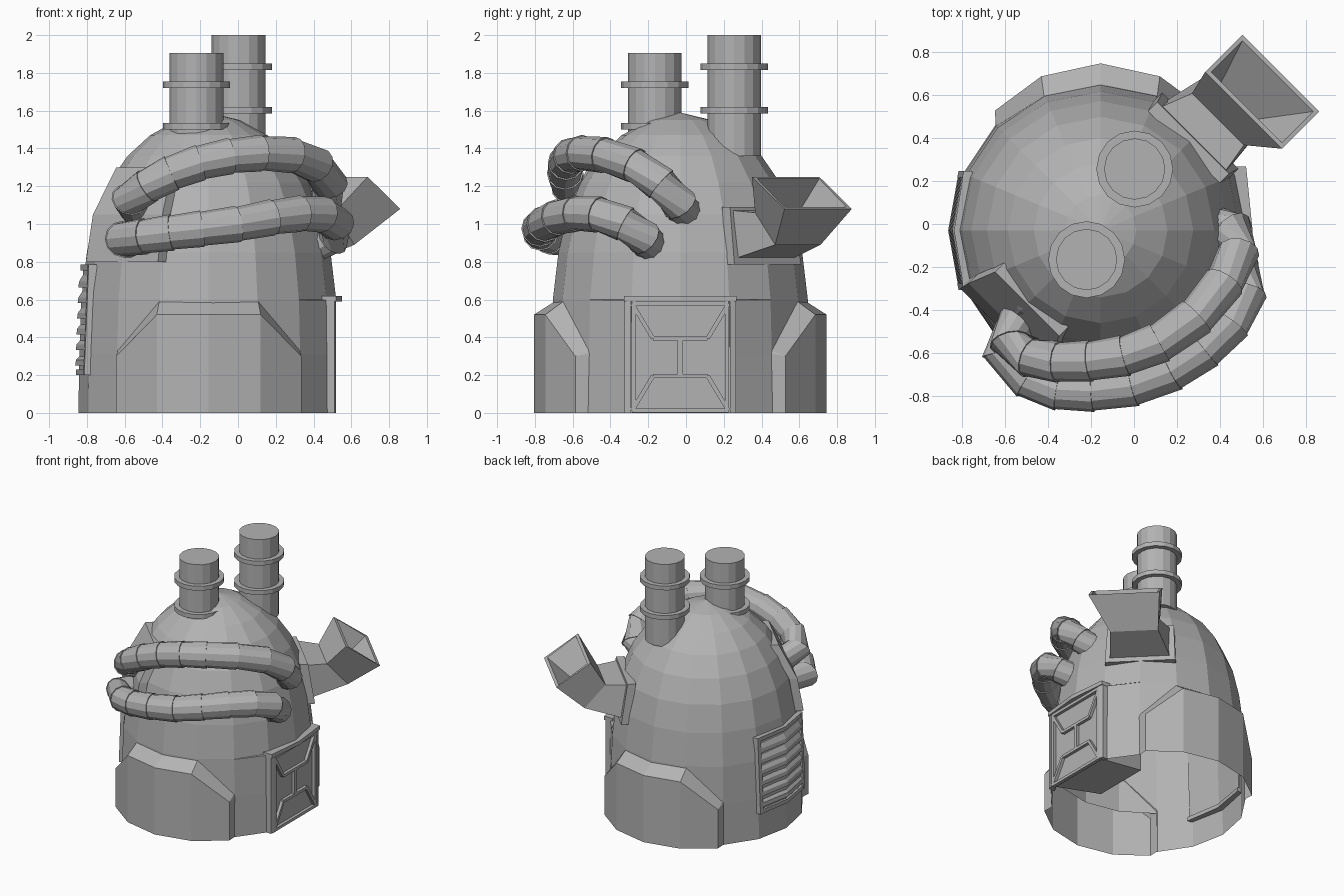
import bpy, bmesh, math
from mathutils import Vector

if "Cube" in bpy.data.objects:
    bpy.data.objects.remove(bpy.data.objects["Cube"])

C = Vector((-0.155, -0.03, 0))      # axis of the domed body
S = math.sqrt(0.5)
mat = bpy.data.materials.new("plain_grey")
mat.diffuse_color = (0.45, 0.45, 0.45, 1)
mat.use_nodes = True
mat.node_tree.nodes["Principled BSDF"].inputs["Base Color"].default_value = mat.diffuse_color


def loft(name, rings, closed=True, caps=True, skip=None):
    """Skin a list of equal-length point rings; skip(row, i) leaves faces out."""
    bm = bmesh.new()
    vr = [[bm.verts.new(p) for p in r] for r in rings]
    n = len(rings[0])
    for row, (a, b) in enumerate(zip(vr, vr[1:])):
        for i in range(n if closed else n - 1):
            j = (i + 1) % n
            if not (skip and skip(row, i)):
                bm.faces.new((a[i], a[j], b[j], b[i]))
    if caps:
        bm.faces.new(vr[0])
        bm.faces.new(vr[-1])
    bmesh.ops.remove_doubles(bm, verts=bm.verts, dist=1e-5)
    bmesh.ops.recalc_face_normals(bm, faces=bm.faces)
    me = bpy.data.meshes.new(name)
    bm.to_mesh(me)
    bm.free()
    me.materials.append(mat)
    ob = bpy.data.objects.new(name, me)
    bpy.context.collection.objects.link(ob)
    return ob


def circle(c, r, z, n=16):
    return [Vector((c[0] + r * math.cos(2 * math.pi * i / n),
                    c[1] + r * math.sin(2 * math.pi * i / n), z)) for i in range(n)]


def diag(d, t, z, s=1):
    """Point at distance d along the back-right (s=1) or front-left diagonal."""
    return C + Vector((s * (d + t) * S, s * (d - t) * S, z))


# Domed body, flattened below the door lintel, open behind the skirts
rings = []
for r, z, flat in [(.69, 0, 1), (.685, .31, 1), (.675, .598, 1), (.675, .6, 0), (.645, .85, 0),
                   (.60, 1.05, 0), (.527, 1.22, 0), (.43, 1.36, 0), (.31, 1.47, 0),
                   (.165, 1.55, 0), (0, 1.59, 0)]:
    ring = circle(C, r, z)
    if flat:
        for k in (-1, 0, 1):
            ring[k].x = C.x + .65
    rings.append(ring)
loft("domed_body", rings, caps=False, skip=lambda row, i: row == 0 and i % 8 in (2, 3, 4, 5))

# Front and back skirt plates with chamfered corners
half = [(.486, .478, .315, .484, .474, .32), (.49, .556, .30, .48, .478, .335),
        (.275, .715, .52, .262, .62, .59), (0, .775, .52, 0, .665, .59)]
stations = half + [(-a, b, c, -d, e, f) for a, b, c, d, e, f in half[2::-1]]
for name, s in (("front_skirt", -1), ("back_skirt", 1)):
    loft(name, [[C + Vector((ox, s * oy, 0)), C + Vector((ox, s * oy, oz)), C + Vector((ix, s * iy, iz))]
                for ox, oy, oz, ix, iy, iz in stations], closed=False, caps=False)

# Chimneys with flanges
for name, c, top, low, flanges in (("front_chimney", (-.22, -.165), 1.905, 1.44, (1.72, 1.50)),
                                   ("back_chimney", (.003, .255), 2.0, 1.36, (1.815, 1.585))):
    loft(name, [circle(c, .142, low), circle(c, .142, top)])
    for z in flanges:
        loft(name + "_flange", [circle(c, .178, z), circle(c, .178, z + .034)])


# Mounting plates on the two diagonals
def mount(name, s, rows):
    loft(name, [[diag(d - .06, -w, z, s), diag(d, -w, z, s), diag(d, w, z, s), diag(d - .06, w, z, s)]
                for d, w, z in rows])


mount("hose_plate", -1, [(.65, .27, .8), (.607, .26, 1.05), (.482, .21, 1.3)])
mount("chute_plate", 1, [(.655, .25, .785), (.607, .235, 1.09)])


# Flared chute, hollow at its mouth
def quad(dt, zt, db, zb, w, t=0, k=0):
    return [diag(dt + k, t - w + k, zt - k * .5), diag(dt + k, t + w - k, zt - k * .5),
            diag(db - k, t + w - k, zb + k * .5), diag(db - k, t - w + k, zb + k * .5)]


loft("chute", [quad(.57, 1.075, .6, .81, .22), quad(.75, 1.06, .90, .89, .17, .02),
               quad(.863, 1.25, 1.107, 1.08, .252, .075),
               quad(.863, 1.25, 1.107, 1.08, .252, .075, .02),
               quad(.77, 1.03, .88, .93, .12, .03)])


# Segmented hoses, each segment flared at one end
def hose(name, pts, n=12):
    pts = [Vector(p) for p in pts]
    rings = []

    def ring(i, r):
        t = (pts[min(i + 1, len(pts) - 1)] - pts[max(i - 1, 0)]).normalized()
        side = t.cross(Vector((0, 0, 1))).normalized()
        up = side.cross(t)
        return [pts[i] + r * (side * math.cos(2 * math.pi * k / n) + up * math.sin(2 * math.pi * k / n))
                for k in range(n)]
    for i in range(len(pts) - 1):
        rings += [ring(i, .09), ring(i + 1, .097)]
    loft(name, rings)


hose("upper_hose", [(-.53, -.42, 1.07), (-.575, -.55, 1.13), (-.48, -.62, 1.2), (-.35, -.64, 1.27),
                    (-.2, -.635, 1.325), (-.04, -.61, 1.36), (.12, -.55, 1.375), (.29, -.43, 1.365),
                    (.42, -.27, 1.31), (.485, -.13, 1.21), (.46, -.03, 1.1), (.37, -.01, 1.06)])
hose("lower_hose", [(-.54, -.45, .91), (-.61, -.60, .92), (-.49, -.72, .935), (-.35, -.77, .955),
                    (-.19, -.775, .975), (0, -.75, 1.0), (.18, -.68, 1.035), (.33, -.58, 1.055),
                    (.45, -.46, 1.05), (.52, -.32, 1.0), (.50, -.22, .925), (.39, -.19, .89)])


# Strips that wrap the ridge on the left (s=-1) or right (s=1) side
def wrap(name, s, w, section, drop=.045):
    """section: (outward, z) points at the ridge."""
    loft(name, [[C + Vector((s * (o - drop * abs(y) / w), y, z)) for o, z in section]
                for y in (-w, 0, w)])


def out(z):
    return .695 - .04 * z


# Louvred vent on the left
wrap("vent_panel", -1, .27, [(.655, .2), (out(.2), .2), (out(.78), .78), (.635, .78)])
for z in (.2, .755):
    wrap("vent_rail", -1, .275, [(.64, z), (out(z) + .015, z), (out(z) + .015, z + .03), (.64, z + .03)])
for i in range(6):
    z = .25 + i * .083
    wrap("vent_slat", -1, .25, [(.66, z), (out(z) + .022, z), (out(z) + .018, z + .03), (.66, z + .075)])
for s in (-1, 1):
    loft("vent_side", [[C + Vector((-o, s * y, z)) for o, y in
                        ((.61, .245), (out(z) - .022, .245), (out(z) - .028, .275), (.61, .275))]
                       for z in (.2, .785)])

# Door on the right: lintel, jambs, raised ribs and the box behind it
wrap("door_lintel", 1, .297, [(.63, .59), (.705, .59), (.705, .62), (.63, .62)], .03)
for s in (-1, 1):
    loft("door_jamb", [[C + Vector((o, s * y, z)) for o, y in
                        ((.63, .262), (.675, .262), (.665, .295), (.615, .295))] for z in (0, .6)])
loft("door_box", [[C + Vector((o, y, z)) for y, z in ((-w, lo), (w, lo), (w, hi), (-w, hi))]
                  for o, w, lo, hi in ((.645, .255, .01, .58), (.25, .22, .08, .5))])


def rib(a, b, w=.011):
    a, b = Vector(a), Vector(b)
    d = (b - a).normalized()
    nrm = Vector((-d.y, d.x)) * w
    loft("door_rib", [[C + Vector((o, p.x, p.y)) for p in (a - nrm, a + nrm, b + nrm, b - nrm)]
                      for o in (.645, .673)])


for f in (lambda z: z, lambda z: .59 - z):
    corners = [(-.255, f(.012)), (-.145, f(.195)), (.145, f(.195)), (.255, f(.012))]
    for a, b in zip(corners, corners[1:] + corners[:1]):
        rib(a, b)
rib((0, .195), (0, .395), .014)
for s in (-1, 1):
    rib((s * .247, .01), (s * .247, .58))
